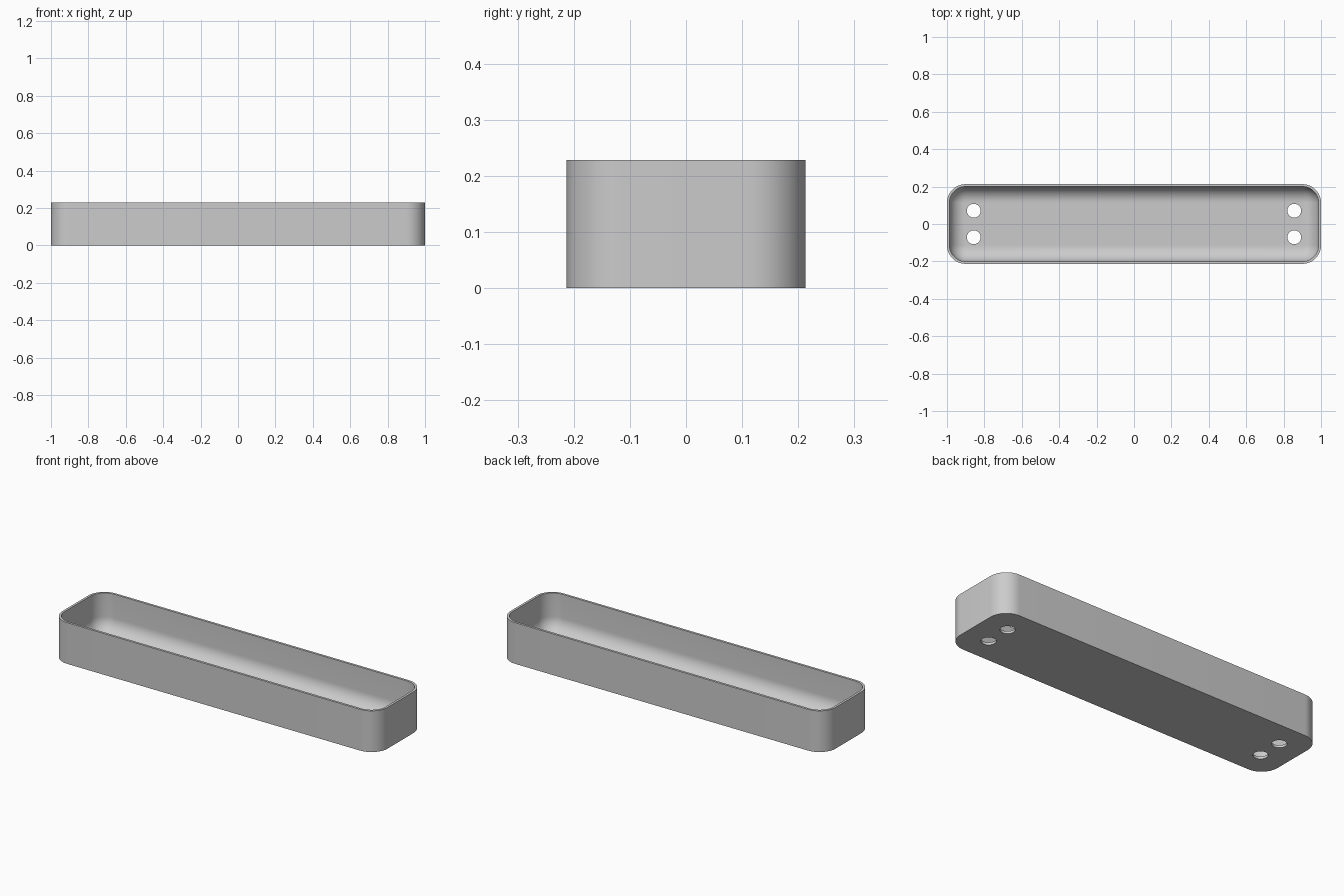
import bpy, bmesh, math

if "Cube" in bpy.data.objects:
    bpy.data.objects.remove(bpy.data.objects["Cube"], do_unlink=True)

HALF_X, HALF_Y, HEIGHT = 1.0, 0.213, 0.229
CORNER, WALL, FLOOR, FILLET = 0.1, 0.013, 0.014, 0.084
CORNER_STEPS, FILLET_STEPS = 16, 12

grey = bpy.data.materials.new("light grey")
grey.use_nodes = True
colour = (0.6, 0.6, 0.6, 1)
grey.diffuse_color = colour
grey.node_tree.nodes["Principled BSDF"].inputs["Base Color"].default_value = colour


def make_object(name, bm):
    mesh = bpy.data.meshes.new(name)
    bm.to_mesh(mesh)
    bm.free()
    mesh.materials.append(grey)
    obj = bpy.data.objects.new(name, mesh)
    bpy.context.collection.objects.link(obj)
    return obj


def rounded_ring(bm, inset, z):
    """Rounded rectangle, moved inwards by inset."""
    ring, radius = [], CORNER - inset
    for quarter, (sx, sy) in enumerate([(1, 1), (-1, 1), (-1, -1), (1, -1)]):
        for i in range(CORNER_STEPS + 1):
            a = (quarter + i / CORNER_STEPS) * math.pi / 2
            ring.append(bm.verts.new((sx * (HALF_X - CORNER) + radius * math.cos(a),
                                      sy * (HALF_Y - CORNER) + radius * math.sin(a), z)))
    return ring


# Tray shell: outer wall, rim, inner wall, rounded inner edge, floor
profile = [(0, 0), (0, HEIGHT), (WALL, HEIGHT)]
for i in range(FILLET_STEPS + 1):
    a = i / FILLET_STEPS * math.pi / 2
    profile.append((WALL + FILLET * (1 - math.cos(a)),
                    FLOOR + FILLET * (1 - math.sin(a))))
bm = bmesh.new()
rings = [rounded_ring(bm, inset, z) for inset, z in profile]
for low, high in zip(rings, rings[1:]):
    for i in range(len(low)):
        j = (i + 1) % len(low)
        bm.faces.new((low[i], low[j], high[j], high[i]))
bm.faces.new(rings[0][::-1])
bm.faces.new(rings[-1])
bmesh.ops.recalc_face_normals(bm, faces=bm.faces)
tray = make_object("tray", bm)

# Four round holes through the floor
bm = bmesh.new()
for x in (-0.857, 0.857):
    for y in (-0.071, 0.071):
        made = bmesh.ops.create_cone(bm, cap_ends=True, segments=40,
                                     radius1=0.037, radius2=0.037, depth=0.1)
        bmesh.ops.translate(bm, verts=made["verts"], vec=(x, y, 0))
cutter = make_object("hole_cutter", bm)
cutter.hide_render = True

holes = tray.modifiers.new("holes", "BOOLEAN")
holes.operation = "DIFFERENCE"
holes.solver = "EXACT"
holes.object = cutter
bpy.ops.object.select_all(action="DESELECT")
tray.select_set(True)
bpy.context.view_layer.objects.active = tray
bpy.ops.object.modifier_apply(modifier=holes.name)
bpy.data.objects.remove(cutter, do_unlink=True)
bpy.ops.object.shade_smooth_by_angle(angle=math.radians(30))
